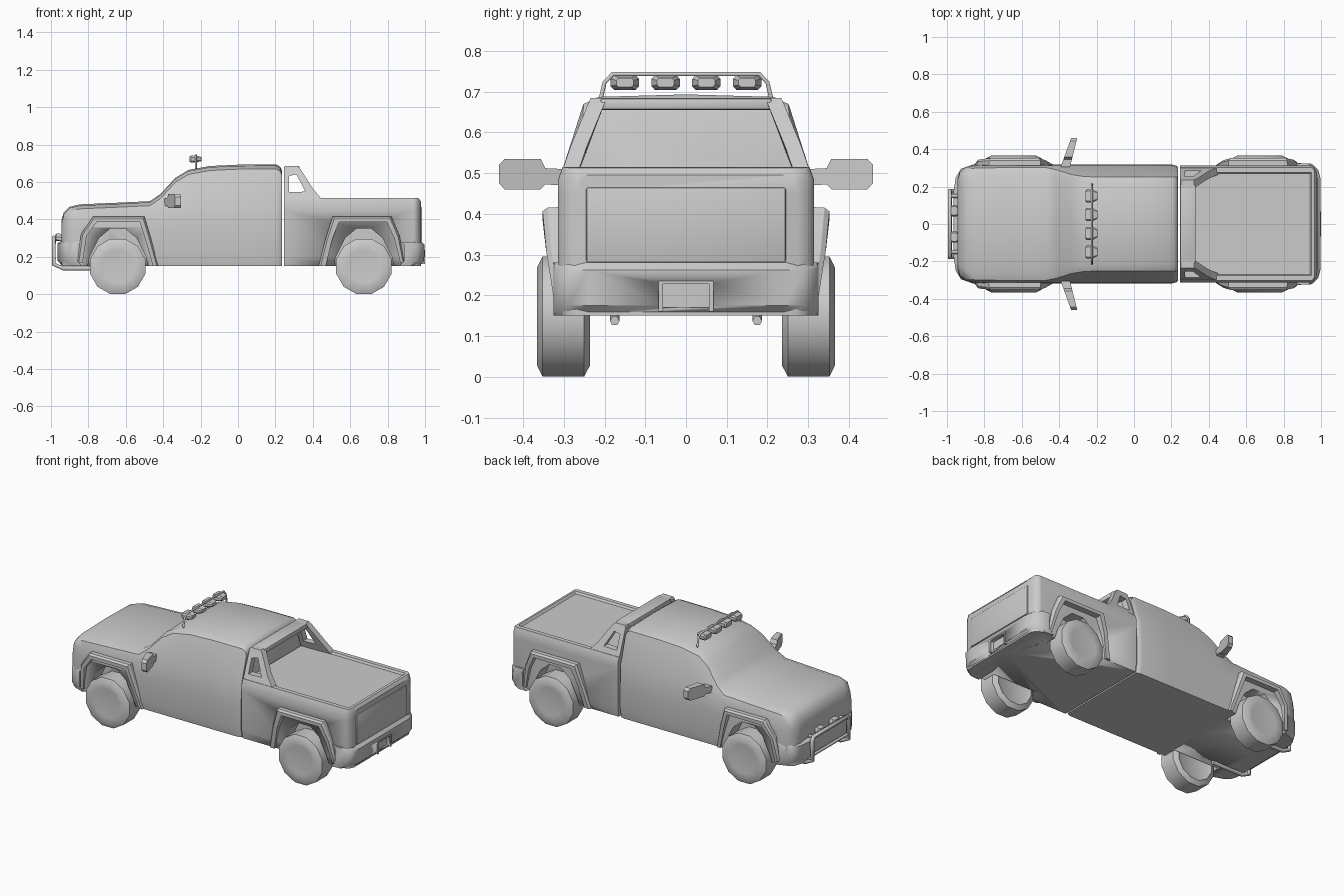
import bpy, bmesh, math
from mathutils import Vector

if "Cube" in bpy.data.objects:
    bpy.data.objects.remove(bpy.data.objects["Cube"])


def finish(name, bm, angle=35):
    bmesh.ops.recalc_face_normals(bm, faces=bm.faces)
    me = bpy.data.meshes.new(name)
    bm.to_mesh(me)
    bm.free()
    ob = bpy.data.objects.new(name, me)
    bpy.context.collection.objects.link(ob)
    bpy.context.view_layer.objects.active = ob
    bpy.ops.object.select_all(action='DESELECT')
    ob.select_set(True)
    bpy.ops.object.shade_smooth_by_angle(angle=math.radians(angle))
    return ob


def loft(name, rings, angle=35):
    """Skin closed rings of equal length and cap both ends."""
    bm = bmesh.new()
    vs = [[bm.verts.new(p) for p in r] for r in rings]
    n = len(vs[0])
    for a, b in zip(vs, vs[1:]):
        for i in range(n):
            j = (i + 1) % n
            bm.faces.new((a[i], a[j], b[j], b[i]))
    bm.faces.new(vs[0])
    bm.faces.new(vs[-1])
    return finish(name, bm, angle)


def ring(x, half):
    """Full cross-section from a half profile that starts and ends on y = 0."""
    return [(x, y, z) for y, z in half] + [(x, -y, z) for y, z in half[-2:0:-1]]


def box(name, x0, x1, y0, y1, z0, z1, bevel=0):
    bm = bmesh.new()
    bmesh.ops.create_cube(bm, size=1)
    for v in bm.verts:
        v.co = (x1 if v.co.x > 0 else x0, y1 if v.co.y > 0 else y0, z1 if v.co.z > 0 else z0)
    if bevel:
        bmesh.ops.bevel(bm, geom=bm.edges[:], offset=bevel, segments=2, affect='EDGES', profile=.5)
    return finish(name, bm)


def tube(name, pts, r):
    cu = bpy.data.curves.new(name, 'CURVE')
    cu.dimensions = '3D'
    cu.bevel_depth, cu.bevel_resolution, cu.use_fill_caps = r, 1, True
    sp = cu.splines.new('POLY')
    sp.points.add(len(pts) - 1)
    for p, c in zip(sp.points, pts):
        p.co = (*c, 1)
    ob = bpy.data.objects.new(name, cu)
    bpy.context.collection.objects.link(ob)
    bpy.ops.object.select_all(action='DESELECT')
    ob.select_set(True)
    bpy.context.view_layer.objects.active = ob
    bpy.ops.object.convert(target='MESH')


def cut(ob, cutter):
    m = ob.modifiers.new('cut', 'BOOLEAN')
    m.object, m.operation, m.solver = cutter, 'DIFFERENCE', 'EXACT'
    cutter.hide_render = True
    cutter.hide_set(True)


# Cab and hood
rings = []
for x, w, top in [(-.945, .24, .39), (-.932, .28, .435), (-.90, .305, .467), (-.845, .316, .48),
                  (-.66, .317, .488), (-.47, .317, .497), (-.415, .317, .535), (-.335, .317, .622),
                  (-.265, .317, .664), (-.15, .317, .685), (0, .317, .692), (.205, .317, .693),
                  (.226, .312, .68), (.235, .305, .66)]:
    f = min(1, max(0, (top - .497) / .17))
    belt = min(.48, top - .06)
    ysh = .95 * w * (1 - f) + .252 * f
    yt = .8 * w * (1 - f) + .215 * f
    mid = min(.36, belt - .03)
    rings.append(ring(x, [(0, .15), (.97 * w, .15), (w, .2), (w, mid), (.985 * w, belt),
                          (ysh, top - .024), (yt, top - .006), (0, top)]))
cab = loft('cab_and_hood', rings, 40)

# Bed with side rails and cover
rings = []
for x, w, rail, cover in [(.245, .314, .515, .502), (.94, .314, .515, .502), (.95, .312, .515, .515),
                          (.965, .3, .513, .513), (.978, .275, .495, .495)]:
    rings.append(ring(x, [(0, .15), (.97 * w, .15), (w, .2), (w, .45), (w, .485), (.965 * w, rail),
                          (.88 * w, rail), (.86 * w, cover), (0, cover)]))
bed = loft('bed', rings)
box('tailgate', .96, .985, -.245, .245, .28, .465, .006)


# Bumpers, made from a rounded plan outline
def bumper(name, plan, levels):
    return loft(name, [[(x + dx, y, z) for x, y in plan + [(x, -y) for x, y in plan[::-1]]]
                       for z, dx in levels], 40)


bumper('front_bumper', [(-.965, .17), (-.953, .25), (-.925, .295), (-.86, .318)],
       [(.15, .025), (.18, 0), (.27, 0), (.285, .018)])
rear = bumper('rear_bumper', [(.998, .24), (.985, .29), (.95, .322), (.89, .325)],
              [(.15, -.03), (.175, -.003), (.262, 0), (.28, -.018)])
cut(rear, box('plate_recess_cutter', .975, 1.1, -.057, .057, .17, .228))
for s in (-1, 1):
    box('plate_frame_side', .985, 1, s * .062 - .005, s * .062 + .005, .16, .233)
box('plate_frame_top', .985, 1, -.067, .067, .228, .235)

# Wheels, wheel wells and flares
TYRE = [(.245, .1), (.235, .123), (.25, .153), (.352, .153), (.366, .123), (.362, .09)]
FRONT = ([(-.86, .17), (-.84, .32), (-.775, .415), (-.5, .415), (-.465, .3), (-.425, .15)],
         [(-.83, .17), (-.81, .31), (-.755, .385), (-.525, .385), (-.495, .29), (-.455, .15)])
REAR = ([(.43, .15), (.468, .3), (.505, .415), (.82, .415), (.865, .31), (.89, .17)],
        [(.47, .15), (.503, .29), (.54, .385), (.795, .385), (.835, .3), (.867, .17)])
for label, cx, body, (outer, inner) in (('front', -.643, cab, FRONT), ('rear', .673, bed, REAR)):
    for s in (-1, 1):
        loft(label + '_wheel', [[(cx + r * math.sin(a), s * y, .148 + r * math.cos(a))
             for a in [math.radians(15 + 30 * k) for k in range(12)]] for y, r in TYRE], 40)
        arc = [(-.17, .1), (-.15, .2), (-.1, .3), (-.04, .35), (.04, .35), (.1, .3), (.15, .2), (.17, .1)]
        well = loft(label + '_well_cutter', [[(cx + x, s * y, z) for x, z in arc] for y in (.225, .45)])
        cut(body, well)

        def lip(z):
            return .318 + .034 * min(1, (z - .15) / .22)
        loft(label + '_wheel_flare', [[(xo, s * .3, zo), (xo * .96 + xi * .04, s * (lip(zo) - .012), zo),
             (xo * .7 + xi * .3, s * lip(zo), zo * .7 + zi * .3), (xi, s * lip(zi), zi), (xi, s * .3, zi)]
             for (xo, zo), (xi, zi) in zip(outer, inner)], 25)

# Buttresses behind the cab, joined by a crossbar
SAIL = [(.245, .5), (.245, .675), (.252, .684), (.32, .684), (.335, .667), (.40, .565), (.45, .505)]
HOLE = [(.272, .545), (.272, .632), (.313, .64), (.36, .548)]
for s in (-1, 1):
    def lean(z):
        return .304 - .07 * max(0, (z - .515) / .17)
    sail = loft('bed_buttress', [[(x, s * (lean(z) - d), z) for x, z in SAIL] for d in (0, .04)], 25)
    cut(sail, loft('buttress_window_cutter', [[(x, s * y, z) for x, z in HOLE] for y in (.15, .4)]))
box('buttress_crossbar', .246, .33, -.21, .21, .655, .684, .006)

# Door mirrors
POD = [(.305, .47), (.345, .472), (.357, .46), (.445, .46), (.459, .475), (.459, .52),
       (.445, .535), (.357, .535), (.345, .512), (.305, .51)]
for s in (-1, 1):
    loft('door_mirror', [[(-.392 + (y - .305) * k + d, s * y, z) for y, z in POD]
                         for k, d in ((.36, 0), (.25, .05))], 25)


# Lamps: rounded pods, used on the roof bar and the bull bar
def lamp(name, x0, x1, y, z, w, h):
    rings = []
    for x, k in ((x0, .8), (x0 + .008, 1), (x0 + .6 * (x1 - x0), 1), (x1, .6)):
        rings.append([(x, y + k * a * w, z + k * b * h) for a, b in
                      [(-1, -.5), (-.75, -1), (.75, -1), (1, -.5), (1, .5), (.75, 1), (-.75, 1), (-1, .5)]])
    loft(name, rings)


tube('roof_light_bar', [(-.225, -.212, .67), (-.225, -.2, .722), (-.225, -.18, .743),
                        (-.225, .18, .743), (-.225, .2, .722), (-.225, .212, .67)], .006)
for y in (-.15, -.05, .05, .15):
    lamp('roof_lamp', -.26, -.195, y, .722, .035, .018)

# Bull bar with two lamps
leg = [(-.72, .175, .137), (-.935, .175, .137), (-.985, .175, .16), (-.985, .178, .28), (-.985, .165, .303)]
tube('bull_bar', leg + [(x, -y, z) for x, y, z in leg[::-1]], .012)
tube('bull_bar_lower_tube', [(-.982, -.175, .19), (-.982, .175, .19)], .009)
for s in (-1, 1):
    tube('bull_bar_stay', [(-.985, s * .15, .3), (-.93, s * .15, .29)], .01)
    lamp('bull_bar_lamp', -.978, -.935, s * .07, .303, .03, .02)
